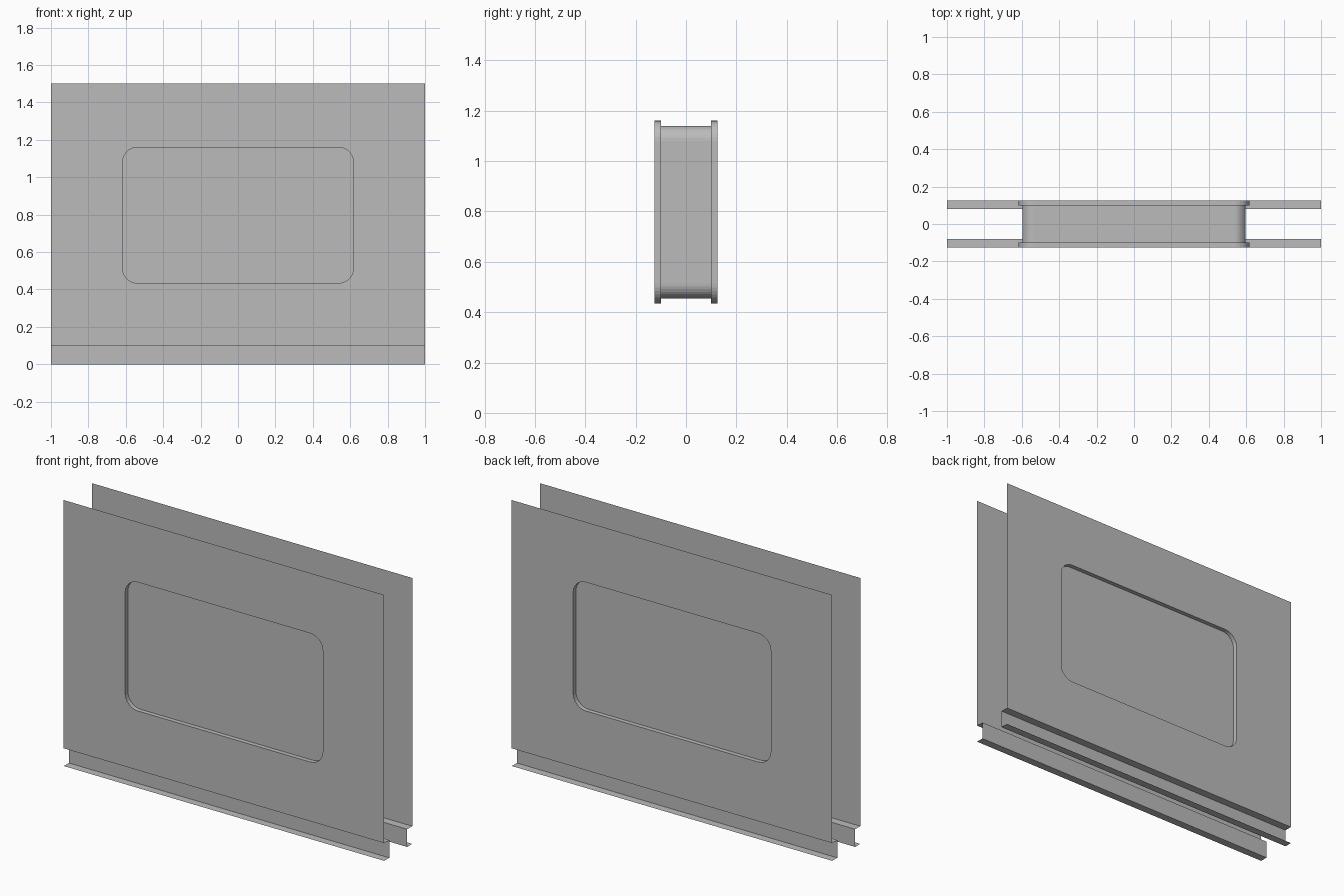
import bpy
import bmesh
from math import cos, sin, pi

if "Cube" in bpy.data.objects:
    bpy.data.objects.remove(bpy.data.objects["Cube"])

grey = bpy.data.materials.new("plain grey")
grey.use_nodes = True
grey.diffuse_color = (0.5, 0.5, 0.5, 1)
grey.node_tree.nodes["Principled BSDF"].inputs["Base Color"].default_value = (0.5, 0.5, 0.5, 1)

OUT, GLASS, WEB = 0.125, 0.1, 0.08   # depths of panel skin, pane and rail web
MID = 0.797                          # height of the window centre
LIP = (0.617, 0.363, 0.08)           # half width, half height, corner radius
TUBE = (0.597, 0.343, 0.06)


def rounded_rect(half_w, half_h, radius, steps=8):
    """Outline of a rounded rectangle as (x, z) points."""
    points = []
    corners = [(1, 1), (-1, 1), (-1, -1), (1, -1)]
    for i, (sx, sz) in enumerate(corners):
        for k in range(steps + 1):
            a = (i + k / steps) * pi / 2
            points.append((sx * (half_w - radius) + radius * cos(a),
                           MID + sz * (half_h - radius) + radius * sin(a)))
    return points


def ring(bm, outline, y):
    return [bm.verts.new((x, y, z)) for x, z in outline]


def loop_edges(bm, verts):
    return [bm.edges.new((v, verts[i - 1])) for i, v in enumerate(verts)]


def bridge(bm, a, b):
    for i in range(len(a)):
        bm.faces.new((a[i - 1], a[i], b[i], b[i - 1]))


def finish(bm, name):
    mesh = bpy.data.meshes.new(name)
    bmesh.ops.recalc_face_normals(bm, faces=bm.faces)
    bm.to_mesh(mesh)
    bm.free()
    mesh.materials.append(grey)
    obj = bpy.data.objects.new(name, mesh)
    bpy.context.collection.objects.link(obj)
    return obj


def orient(bm, side):
    """Turn the sheet so that its faces look outward."""
    bmesh.ops.recalc_face_normals(bm, faces=bm.faces)
    big = max(bm.faces, key=lambda f: f.calc_area())
    if big.normal.y * side < 0:
        bmesh.ops.reverse_faces(bm, faces=bm.faces)


def make_sheet(bm, name, side):
    orient(bm, side)
    mesh = bpy.data.meshes.new(name)
    bm.to_mesh(mesh)
    bm.free()
    mesh.materials.append(grey)
    obj = bpy.data.objects.new(name, mesh)
    bpy.context.collection.objects.link(obj)


for label, side in (("front", -1), ("back", 1)):
    # Panel skin with a window opening
    bm = bmesh.new()
    border = ring(bm, [(1, 1.5), (-1, 1.5), (-1, 0.1), (1, 0.1)], side * OUT)
    hole = ring(bm, rounded_rect(*LIP), side * OUT)
    edges = loop_edges(bm, border) + loop_edges(bm, hole)
    bmesh.ops.triangle_fill(bm, use_beauty=True, use_dissolve=False, edges=edges,
                            normal=(0, side, 0))
    make_sheet(bm, label + "_panel", side)

    # Bottom rail: ledge in, web down, foot out
    bm = bmesh.new()
    profile = [(OUT, 0.1), (WEB, 0.1), (WEB, 0), (OUT, 0)]
    ends = [[bm.verts.new((x, side * y, z)) for y, z in profile] for x in (-1, 1)]
    for i in range(3):
        bm.faces.new((ends[0][i], ends[0][i + 1], ends[1][i + 1], ends[1][i]))
    make_sheet(bm, label + "_bottom_rail", side)

    # Recessed pane with its shallow rim
    bm = bmesh.new()
    outer = ring(bm, rounded_rect(*LIP), side * OUT)
    inner = ring(bm, rounded_rect(*LIP), side * GLASS)
    bridge(bm, outer, inner)
    bm.faces.new(inner)
    make_sheet(bm, label + "_window_pane", side)

# Window casing joining the two panes
bm = bmesh.new()
bridge(bm, ring(bm, rounded_rect(*TUBE), -GLASS), ring(bm, rounded_rect(*TUBE), GLASS))
finish(bm, "window_casing")
